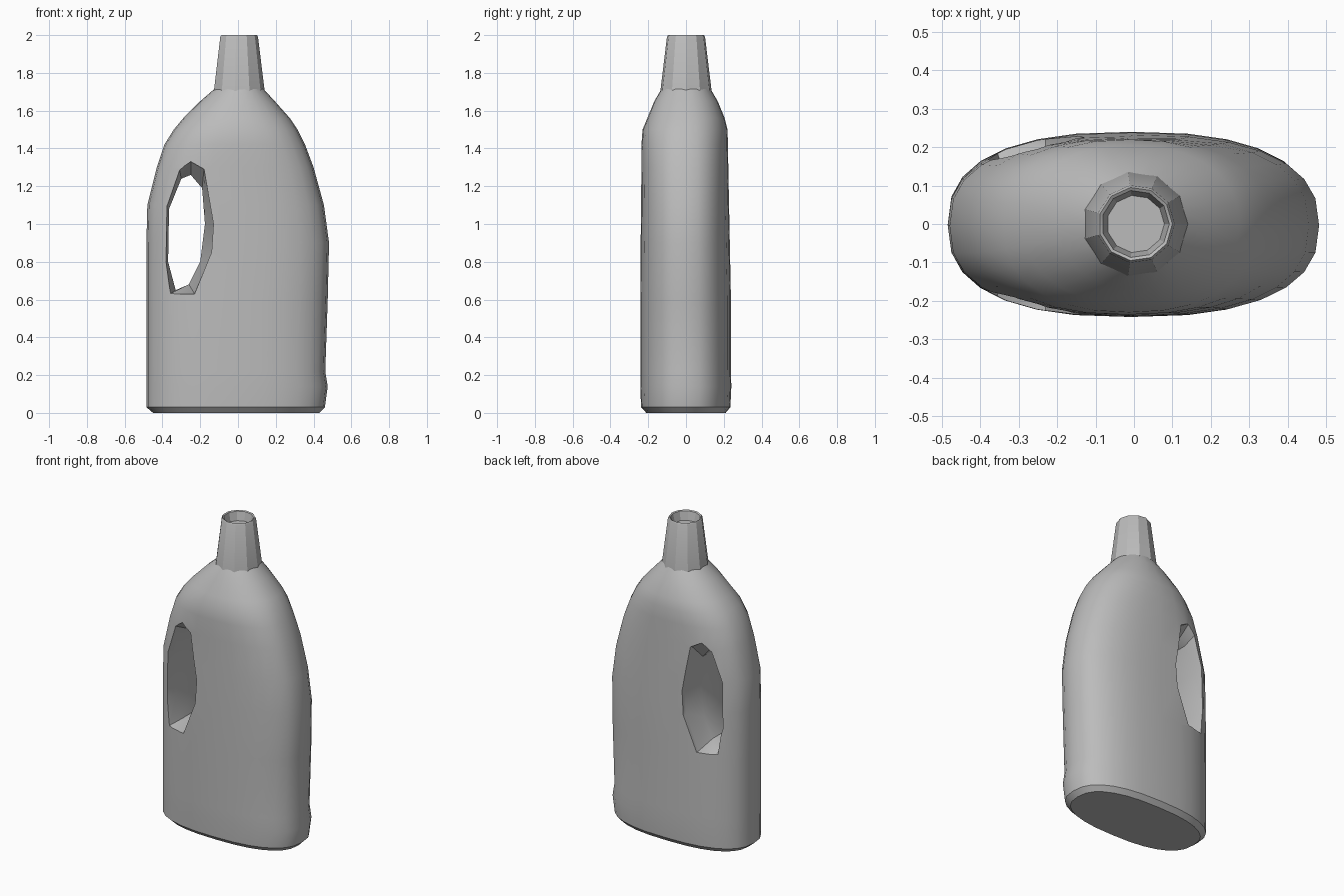
import bpy, bmesh, math

if "Cube" in bpy.data.objects:
    bpy.data.objects.remove(bpy.data.objects["Cube"])

grey = bpy.data.materials.new("plain grey")
grey.use_nodes = True
grey.diffuse_color = (0.5, 0.5, 0.5, 1)
grey.node_tree.nodes["Principled BSDF"].inputs["Base Color"].default_value = (0.5, 0.5, 0.5, 1)


def loft(name, rings):
    """Skin a list of equal-length point rings and cap both ends."""
    bm = bmesh.new()
    loops = [[bm.verts.new(p) for p in ring] for ring in rings]
    n = len(loops[0])
    for a, b in zip(loops, loops[1:]):
        for i in range(n):
            j = (i + 1) % n
            bm.faces.new((a[i], a[j], b[j], b[i]))
    bm.faces.new(loops[0][::-1])
    bm.faces.new(loops[-1])
    bmesh.ops.recalc_face_normals(bm, faces=bm.faces)
    mesh = bpy.data.meshes.new(name)
    bm.to_mesh(mesh)
    bm.free()
    mesh.materials.append(grey)
    obj = bpy.data.objects.new(name, mesh)
    bpy.context.collection.objects.link(obj)
    return obj


def oval(z, left, right, front, back, power, sides=28):
    """Rounded oval section between the given extents."""
    ring = []
    for i in range(sides):
        a = math.tau * i / sides
        c, s = math.cos(a), math.sin(a)
        x = math.copysign(abs(c) ** (2 / power), c)
        y = math.copysign(abs(s) ** (2 / power), s)
        ring.append(((left + right) / 2 + x * (right - left) / 2,
                     (front + back) / 2 + y * (back - front) / 2, z))
    return ring


def smooth(obj, degrees):
    bpy.ops.object.select_all(action='DESELECT')
    obj.select_set(True)
    bpy.context.view_layer.objects.active = obj
    bpy.ops.object.shade_smooth_by_angle(angle=math.radians(degrees))


# Bottle body: height, left, right, front, back, squareness
sections = [
    (0.0, -.45, .43, -.21, .21, 2.5),
    (.03, -.485, .46, -.238, .235, 2.5),
    (.14, -.485, .475, -.242, .24, 2.5),
    (.22, -.485, .462, -.242, .238, 2.5),
    (.6, -.485, .475, -.242, .238, 2.5),
    (.9, -.485, .482, -.24, .232, 2.5),
    (1.1, -.48, .455, -.238, .228, 2.5),
    (1.3, -.43, .4, -.236, .224, 2.5),
    (1.42, -.39, .355, -.236, .222, 2.4),
    (1.5, -.34, .315, -.23, .22, 2.3),
    (1.56, -.29, .275, -.205, .205, 2.2),
    (1.65, -.2, .195, -.168, .168, 2.1),
    (1.715, -.125, .135, -.13, .13, 2),
]
body = loft("bottle_body", [oval(*s) for s in sections])

# Handle opening: narrow in the middle, flared towards both faces
inner = [(-.25, 1.26), (-.19, 1.19), (-.175, 1.0), (-.2, .8), (-.26, .68),
         (-.33, .65), (-.37, .8), (-.365, 1.08), (-.3, 1.24)]
outer = [(-.25, 1.33), (-.18, 1.29), (-.13, 1.0), (-.14, .85), (-.23, .63),
         (-.36, .63), (-.385, .8), (-.38, 1.1), (-.31, 1.29)]
cutter = loft("handle_cutter", [[(x, y, z) for x, z in shape] for y, shape in (
    (-.3, outer), (-.2, outer), (-.1, inner), (.1, inner), (.2, outer), (.3, outer))])
cutter.hide_render = True
cut = body.modifiers.new("handle_opening", 'BOOLEAN')
cut.object = cutter
cut.solver = 'EXACT'
bpy.context.view_layer.objects.active = body
bpy.ops.object.modifier_apply(modifier=cut.name)
bpy.data.objects.remove(cutter)
smooth(body, 32)

# Tapered cap with a shallow recess in its top
cap_rings = [(1.705, .137), (1.99, .102), (2.0, .096), (1.995, .088), (1.94, .075)]
cap = loft("cap", [oval(z, .004 - r, .004 + r, -r, r, 2, 11) for z, r in cap_rings])
smooth(cap, 25)
